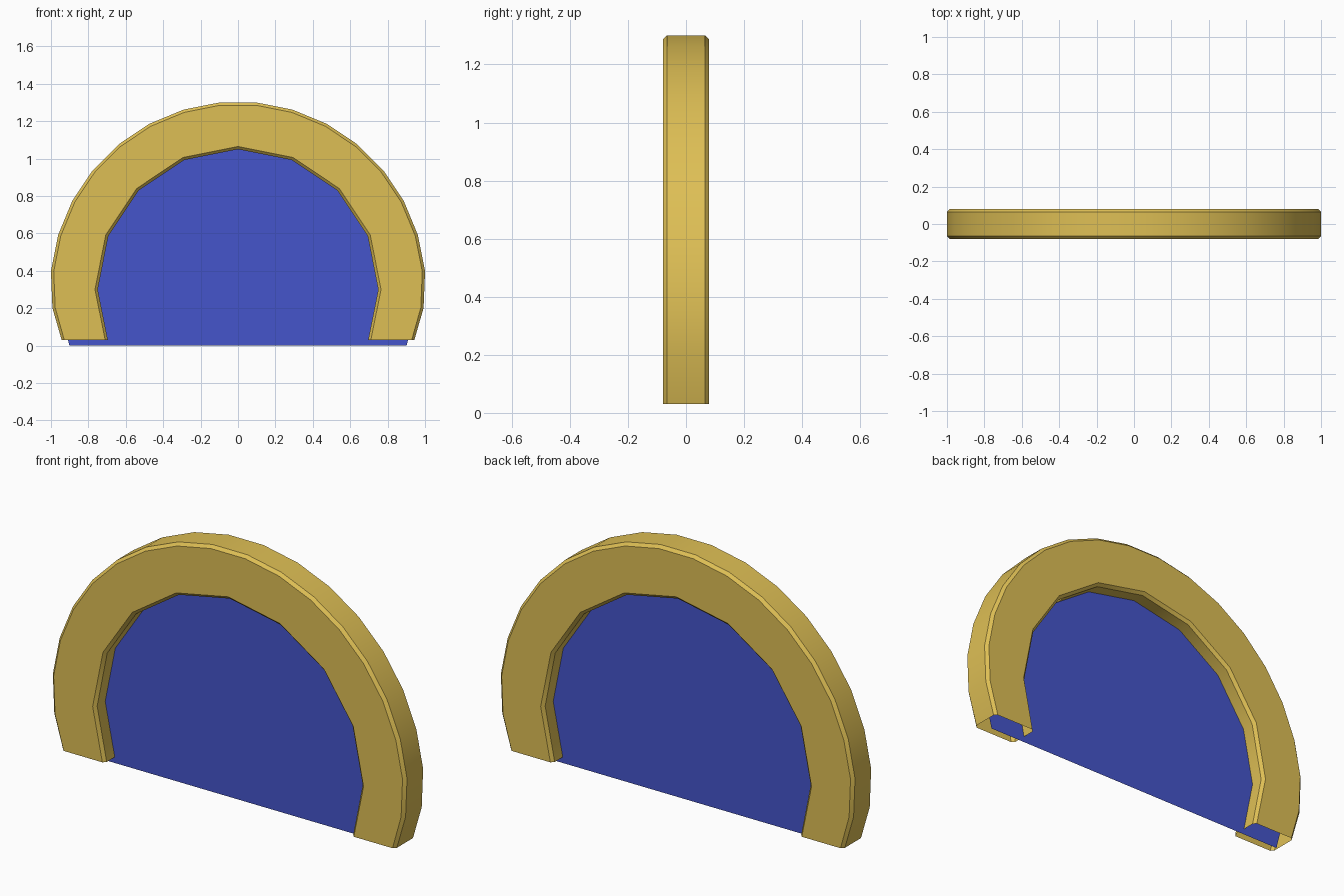
import bpy, bmesh
from math import sin, cos, radians, asin, pi

if "Cube" in bpy.data.objects:
    bpy.data.objects.remove(bpy.data.objects["Cube"])

CZ, FOOT = 0.30, 0.03


def material(name, rgb):
    m = bpy.data.materials.new(name)
    m.diffuse_color = (*rgb, 1)
    m.use_nodes = True
    m.node_tree.nodes["Principled BSDF"].inputs["Base Color"].default_value = m.diffuse_color
    return m


def mirrored(half):
    # half runs from the top down the right side
    return [(-x, z) for x, z in reversed(half) if x > 1e-6] + half


def outer_arc(r):
    half = [(r * sin(radians(5.625 + 11.25 * k)), CZ + r * cos(radians(5.625 + 11.25 * k)))
            for k in range(9)]
    half[-1] = (half[-1][0] - 0.008, half[-1][1])
    return mirrored(half + [(r * 0.938, FOOT)])


def inner_arc(r):
    half = [(r * sin(radians(22.5 * k)), CZ + r * cos(radians(22.5 * k))) for k in range(5)]
    return mirrored(half + [(r * 0.928, FOOT)])


def finish(name, bm, mat):
    bmesh.ops.recalc_face_normals(bm, faces=bm.faces[:])
    me = bpy.data.meshes.new(name)
    bm.to_mesh(me)
    bm.free()
    me.materials.append(mat)
    ob = bpy.data.objects.new(name, me)
    bpy.context.collection.objects.link(ob)
    return ob


# Hollow chamfered arch frame, open at the feet
bm = bmesh.new()


def row(points, y):
    return [bm.verts.new((x, y, z)) for x, z in points]


def bridge(rows):
    for a, b in zip(rows, rows[1:]):
        for i in range(len(a) - 1):
            bm.faces.new((a[i], a[i + 1], b[i + 1], b[i]))


levels = [(-0.08, 0.015), (-0.065, 0), (0.065, 0), (0.08, 0.015)]
outer = [row(outer_arc(1.005 - c), y) for y, c in levels]
inner = [row(inner_arc(0.75 + c), y) for y, c in levels]
bridge(outer)
bridge(inner)
for k in (0, -1):
    bm.faces.new(outer[k] + inner[k][::-1])
frame = finish("arch_frame", bm, material("gold", (0.73, 0.52, 0.09)))
bpy.context.view_layer.objects.active = frame
frame.select_set(True)
bpy.ops.object.shade_smooth_by_angle(angle=radians(30))

# Thin panel filling the arch, its rim hidden inside the frame
bm = bmesh.new()
R = 0.95
a0 = -asin(CZ / R)
pts = [(R * cos(a), CZ + R * sin(a))
       for a in (a0 + (pi - 2 * a0) * i / 24 for i in range(25))]
bm.faces.new([bm.verts.new((x, 0, z)) for x, z in pts])
finish("arch_panel", bm, material("blue", (0.06, 0.09, 0.60)))
